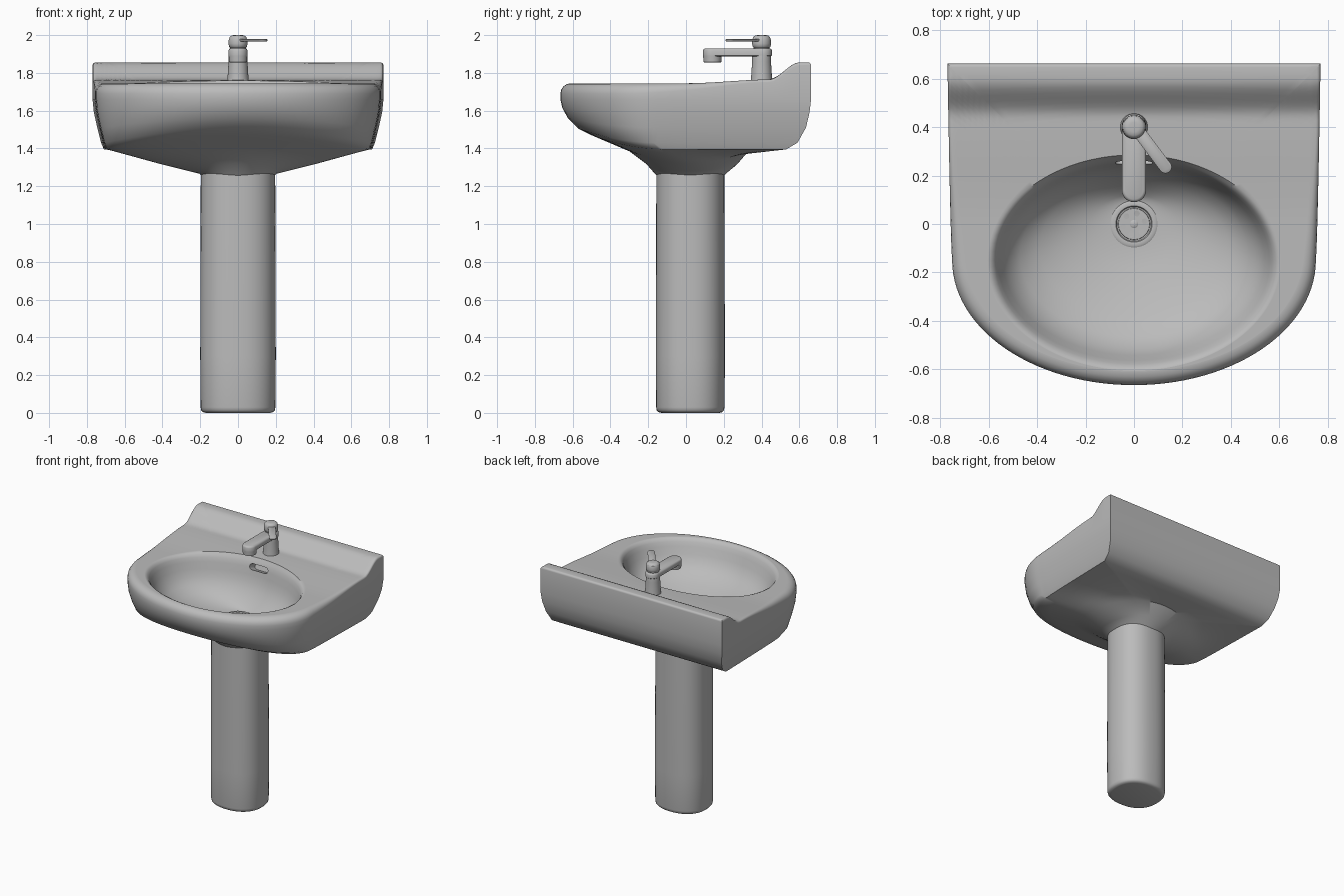
import bpy, bmesh, math
from math import sin, cos, pi, atan2
from mathutils import Vector, Matrix

cube = bpy.data.objects.get("Cube")
if cube:
    bpy.data.objects.remove(cube, do_unlink=True)

GREY = (0.5, 0.5, 0.5, 1)
mat = bpy.data.materials.new("grey ceramic")
mat.use_nodes = True
mat.diffuse_color = GREY
mat.node_tree.nodes["Principled BSDF"].inputs["Base Color"].default_value = GREY


def loft(name, rings, angle=40):
    """Skin closed rings of equal length and cap both ends."""
    bm = bmesh.new()
    loops = [[bm.verts.new(p) for p in ring] for ring in rings]
    n = len(loops[0])
    for a, b in zip(loops, loops[1:]):
        for i in range(n):
            j = (i + 1) % n
            bm.faces.new((a[i], a[j], b[j], b[i]))
    bm.faces.new(loops[0])
    bm.faces.new(loops[-1])
    bmesh.ops.recalc_face_normals(bm, faces=bm.faces)
    me = bpy.data.meshes.new(name)
    bm.to_mesh(me)
    bm.free()
    ob = bpy.data.objects.new(name, me)
    bpy.context.collection.objects.link(ob)
    me.materials.append(mat)
    smooth(ob, angle)
    return ob


def smooth(ob, angle=40):
    bpy.ops.object.select_all(action='DESELECT')
    ob.select_set(True)
    bpy.context.view_layer.objects.active = ob
    bpy.ops.object.shade_smooth_by_angle(angle=math.radians(angle))


def cut(ob, cutter):
    mod = ob.modifiers.new("cut", 'BOOLEAN')
    mod.object, mod.operation, mod.solver = cutter, 'DIFFERENCE', 'EXACT'
    bpy.context.view_layer.objects.active = ob
    bpy.ops.object.modifier_apply(modifier=mod.name)
    bpy.data.objects.remove(cutter, do_unlink=True)


def oval(a, b, z, cx=0, cy=0, n=48, power=2):
    def s(v):
        return math.copysign(abs(v) ** (2 / power), v)
    return [Vector((cx + a * s(cos(2 * pi * i / n)), cy + b * s(sin(2 * pi * i / n)), z))
            for i in range(n)]


def lathe(name, profile, cx=0, cy=0, n=40):
    return loft(name, [oval(r, r, z, cx, cy, n) for r, z in profile])


def capsule(r, length, z, n=24):
    """Stadium outline, running along +y from the origin."""
    pts = [Vector((r * cos(pi + pi * i / n), r * sin(pi + pi * i / n), z)) for i in range(n + 1)]
    return pts + [Vector((-p.x, length - p.y, z)) for p in pts]


def ramp(a, b, v):
    t = min(1, max(0, (v - a) / (b - a)))
    return t * t * (3 - 2 * t)


def top_height(y):
    return 1.745 + 0.02 * ramp(0, 0.45, y) + 0.09 * ramp(0.44, 0.6, y)


# Basin: straight back, slightly tapered sides, half-oval front
FRONT, SIDE, BACK = 56, 28, 40


def outline(hw, yf, yb, z_side, z_front, yc=-0.15):
    pts = []
    for i in range(FRONT):
        t = pi + pi * i / FRONT
        f = sin(t) ** 2
        pts.append(Vector((0.975 * hw * cos(t), yc + (yc - yf) * sin(t),
                           z_side + (z_front - z_side) * f)))
    for i in range(SIDE):
        u = 1 - (1 - i / SIDE) ** 1.5
        pts.append(Vector((hw * (0.975 + 0.025 * u ** 0.7), yc + (yb - yc) * u, z_side)))
    for i in range(BACK):
        pts.append(Vector((hw * (1 - 2 * i / BACK), yb, z_side)))
    for i in range(SIDE):
        u = 1 - (i / SIDE) ** 1.5
        pts.append(Vector((-hw * (0.975 + 0.025 * u ** 0.7), yc + (yb - yc) * u, z_side)))
    return pts


rim = outline(0.77, -0.665, 0.662, 1.66, 1.66)
angles = [atan2((p.y + 0.16) / 0.51, p.x / 0.77) for p in rim]


def funnel(a, yf, yb, z_side, z_front, z_back):
    cy, b = (yf + yb) / 2, (yb - yf) / 2
    return [Vector((a * cos(t), cy + b * sin(t),
                    z_side * cos(t) ** 2 + (z_back if sin(t) > 0 else z_front) * sin(t) ** 2))
            for t in angles]


def bowl(a, b, cy, z):
    return [Vector((a * cos(t), cy + b * sin(t), z)) for t in angles]


def blend(r, s, t):
    return [p.lerp(q, t) for p, q in zip(r, s)]


under = funnel(0.42, -0.3, 0.33, 1.32, 1.385, 1.385)
belly = outline(0.71, -0.5, 0.53, 1.395, 1.47, -0.1)
rings = [funnel(0.185, -0.15, 0.195, 1.25, 1.25, 1.25),
         funnel(0.205, -0.168, 0.213, 1.266, 1.27, 1.268),
         funnel(0.26, -0.21, 0.27, 1.28, 1.318, 1.315), under]
rings += [blend(under, belly, t) for t in (0.25, 0.5, 0.75)]
rings += [belly,
          outline(0.725, -0.57, 0.59, 1.43, 1.505),
          outline(0.745, -0.625, 0.635, 1.51, 1.56),
          outline(0.763, -0.655, 0.654, 1.59, 1.615), rim]

# Rounded top edge, softer towards the front
for a in (0, 22, 45, 68, 90):
    a = math.radians(a)
    ring = []
    for p in rim:
        r = 0.015 + 0.04 * ramp(0.4, -0.35, p.y) if p.y < 0.4 else 0.015
        k = r * (1 - cos(a))
        q = Vector((p.x * (1 - k / 0.77), p.y * (1 - k / 0.66), 0))
        q.z = top_height(q.y) - r * (1 - sin(a))
        ring.append(q)
    rings.append(ring)

# Deck with raised back ledge, then the hollow
edge, lip = rings[-1], bowl(0.6, 0.445, -0.16, 1.745)
for i in range(1, 19):
    ring = blend(edge, lip, i / 18)
    for p in ring:
        p.z = top_height(p.y)
    rings.append(ring)
rings += [bowl(*row) for row in (
    (0.585, 0.432, -0.16, 1.738), (0.572, 0.42, -0.158, 1.72), (0.56, 0.408, -0.155, 1.69),
    (0.54, 0.392, -0.15, 1.64), (0.515, 0.372, -0.143, 1.59), (0.47, 0.335, -0.13, 1.54),
    (0.39, 0.275, -0.1, 1.495), (0.29, 0.21, -0.065, 1.46), (0.19, 0.15, -0.03, 1.435),
    (0.1, 0.1, 0, 1.42))]
basin = loft("basin", rings)

# Overflow slot in the rear wall of the hollow
slot = loft("slot_cutter", [capsule(0.022, 0.11, z, 12) for z in (-0.05, 0.05)])
slot.matrix_world = (Matrix.Translation((0.055, 0.27, 1.69)) @ Matrix.Rotation(pi / 2, 4, 'Z')
                     @ Matrix.Rotation(math.radians(-70), 4, 'Y'))
bpy.context.view_layer.update()
cut(basin, slot)
smooth(basin)

# Pedestal
loft("pedestal", [oval(0.2 - d, 0.183 - d, z, 0, 0.023, 64, 2.3) for d, z in (
    (0.03, 0), (0.014, 0.004), (0.005, 0.014), (0.002, 0.03), (0, 0.3), (0.003, 1.27))])

# Drain with six holes and a centre screw
drain = lathe("drain", [(0.097, 1.41), (0.097, 1.424), (0.09, 1.428), (0.075, 1.426),
                        (0.07, 1.418), (0.066, 1.418), (0.064, 1.425)])
for i in range(6):
    t = pi * i / 3 + 0.25
    cut(drain, lathe("hole_cutter", [(0.012, 1.415), (0.012, 1.45)],
                     0.045 * cos(t), 0.045 * sin(t), 16))
smooth(drain)
lathe("drain_screw", [(0.017, 1.42), (0.017, 1.428), (0.013, 1.431)], n=20)

# Tap body and domed head
TAP_Y = 0.4
lathe("tap_body", [(0.058, 1.75), (0.055, 1.78), (0.05, 1.86), (0.05, 1.915), (0.047, 1.926),
                   (0.043, 1.93), (0.043, 1.935), (0.048, 1.94), (0.05, 1.955), (0.049, 1.975),
                   (0.044, 1.99), (0.034, 1.998), (0.02, 2.0)], 0, TAP_Y)

# Spout: bar with rounded end, and a short outlet below it
spout = loft("spout", [capsule(r, 0.265, z) for r, z in (
    (0.044, 1.888), (0.05, 1.893), (0.05, 1.918), (0.046, 1.926), (0.038, 1.93))])
spout.location.y = 0.14
lathe("spout_outlet", [(0.042, 1.855), (0.047, 1.858), (0.05, 1.9)], 0, 0.14)

# Lever: thin paddle swung to one side
lever = loft("lever", [capsule(r, 0.21, z) for r, z in (
    (0.02, 1.966), (0.026, 1.97), (0.026, 1.976), (0.021, 1.98))])
lever.location = (0.13, 0.235, 0)
lever.rotation_euler.z = math.radians(37)
lathe("lever_collar", [(0.046, 1.955), (0.046, 1.985)], 0, TAP_Y)
